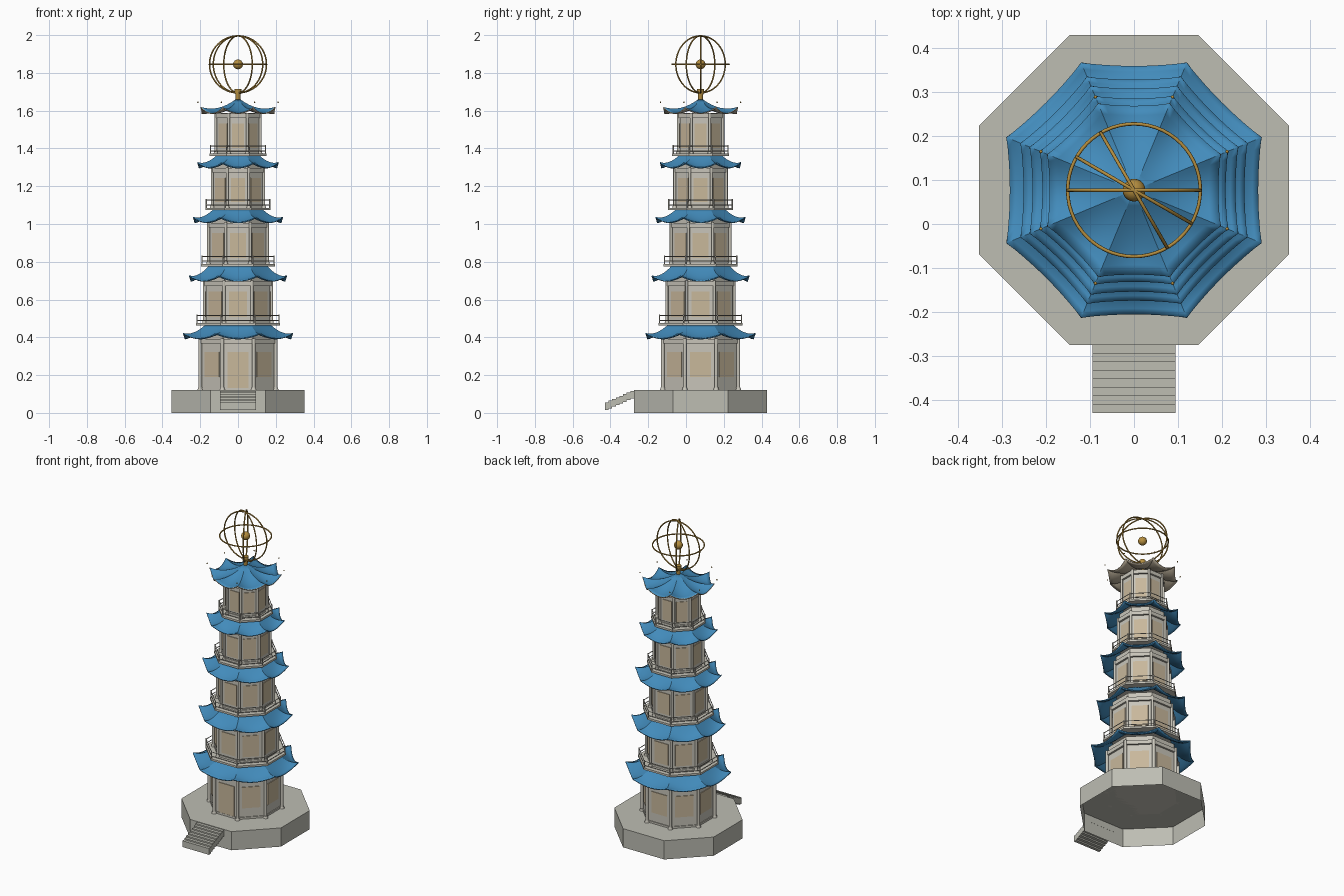
import bpy, bmesh, math
from mathutils import Vector, Matrix

if "Cube" in bpy.data.objects:
    bpy.data.objects.remove(bpy.data.objects["Cube"], do_unlink=True)

CY = 0.077                      # tower axis
CORNER = 1 / math.cos(math.pi / 8)
TAN = math.tan(math.pi / 8)


def material(name, rgb, metallic=0.0):
    m = bpy.data.materials.new(name)
    m.use_nodes = True
    m.diffuse_color = (*rgb, 1)
    m.node_tree.nodes["Principled BSDF"].inputs["Base Color"].default_value = (*rgb, 1)
    return m


STONE = material("grey stone", (0.51, 0.51, 0.45))
WALL = material("pale plaster", (0.58, 0.56, 0.49))
PANEL = material("beige panel", (0.58, 0.48, 0.33))
BLUE = material("blue tile", (0.055, 0.26, 0.50))
TAN_WOOD = material("tan eave", (0.50, 0.43, 0.32))
GOLD = material("gold", (0.46, 0.27, 0.05))


def finish(bm, name, *mats, smooth=None):
    mesh = bpy.data.meshes.new(name)
    bm.to_mesh(mesh)
    bm.free()
    for m in mats:
        mesh.materials.append(m)
    ob = bpy.data.objects.new(name, mesh)
    bpy.context.collection.objects.link(ob)
    if smooth:
        bpy.ops.object.select_all(action='DESELECT')
        ob.select_set(True)
        bpy.context.view_layer.objects.active = ob
        bpy.ops.object.shade_smooth_by_angle(angle=math.radians(smooth))
    return ob


def corner(apothem, i, z):
    a = math.pi / 8 + i * math.pi / 4
    r = apothem * CORNER
    return Vector((r * math.cos(a), CY + r * math.sin(a), z))


def octagon(bm, apothem, z0, z1, bottom=True):
    low = [bm.verts.new(corner(apothem, i, z0)) for i in range(8)]
    top = [bm.verts.new(corner(apothem, i, z1)) for i in range(8)]
    for i in range(8):
        j = (i + 1) % 8
        bm.faces.new((low[i], low[j], top[j], top[i]))
    bm.faces.new(top)
    if bottom:
        bm.faces.new(low[::-1])


def cylinder(bm, p, q, r0, r1=None, segments=10):
    d = q - p
    mat = Matrix.Translation((p + q) / 2) @ d.to_track_quat('Z', 'Y').to_matrix().to_4x4()
    bmesh.ops.create_cone(bm, cap_ends=True, segments=segments, radius1=r0,
                          radius2=r1 or r0, depth=d.length, matrix=mat)


def box(bm, centre, size, turn=0.0):
    mat = Matrix.Rotation(turn, 4, 'Z') @ Matrix.Diagonal((*size, 1))
    bmesh.ops.create_cube(bm, size=1, matrix=Matrix.Translation(centre) @ mat)


def side_box(bm, apothem, side, z0, z1, width, depth):
    a = side * math.pi / 4
    c = (apothem * math.cos(a), CY + apothem * math.sin(a), (z0 + z1) / 2)
    box(bm, c, (depth, width, z1 - z0), a)


def roof(name, inner, outer, top, low, lift, power, mats):
    # curved eight-sided sheet: eaves sag mid-side and rise at the corners
    bm = bmesh.new()
    across, steps = 10, 8
    rows = []
    for k in range(steps + 1):
        t = k / steps
        row = []
        for side in range(8):
            for n in range(across):
                s = 2 * n / across - 1
                r = inner + (outer - inner) * t
                r *= 1 - 0.025 * t * (1 - s * s)
                a = side * math.pi / 4
                u = r * TAN * s
                z = low + (top - low) * (1 - t) ** power + lift * t * t * s * s
                row.append(bm.verts.new((r * math.cos(a) - u * math.sin(a),
                                         CY + r * math.sin(a) + u * math.cos(a), z)))
        rows.append(row)
    count = len(rows[0])
    for a, b in zip(rows, rows[1:]):
        for i in range(count):
            j = (i + 1) % count
            bm.faces.new((a[i], b[i], b[j], a[j]))
    ob = finish(bm, name, *mats, smooth=14)
    mod = ob.modifiers.new("thickness", 'SOLIDIFY')
    mod.thickness = 0.006
    mod.offset = -1
    if len(mats) > 1:
        mod.material_offset = 1
        mod.material_offset_rim = 1


# Plinth, open underneath
bm = bmesh.new()
octagon(bm, 0.353, 0, 0.12, bottom=False)
finish(bm, "plinth", STONE)

# Front stairs
bm = bmesh.new()
for i in range(8):
    box(bm, (0, -0.285 - i * 0.0193, 0.096 - i * 0.0086), (0.188, 0.0193, 0.04))
finish(bm, "front_stairs", STONE)

# Storeys: floor, eave low point, roof top, column apothem, eave apothem
storeys = [
    (0.12, 0.395, 0.465, 0.200, 0.290),
    (0.475, 0.700, 0.780, 0.178, 0.258),
    (0.788, 1.010, 1.078, 0.156, 0.237),
    (1.086, 1.300, 1.365, 0.137, 0.214),
    (1.372, 1.588, 1.660, 0.118, 0.197),
]
for n, (floor, low, top, a, eave) in enumerate(storeys, 1):
    tag = f"storey_{n}_"
    h = low - floor
    wall = a - 0.008

    # Wall core with lintel band and a frame around every bay
    bm = bmesh.new()
    octagon(bm, wall, floor, low + 0.03 * (n < 5))
    for side in range(8):
        side_box(bm, wall + 0.004, side, low - 0.028, low - 0.004, 2 * a * TAN, 0.016)
        side_box(bm, wall, side, floor, floor + 0.012, 2 * a * TAN, 0.010)
    finish(bm, tag + "wall", WALL)

    # Beige panels, the ground floor front one being a door
    bm = bmesh.new()
    for side in range(8):
        door = n == 1 and side == 6
        z0 = floor + (0.012 if door else h * (0.25 if n == 1 else 0.14))
        side_box(bm, wall + 0.001, side, z0, floor + 0.74 * h, 1.32 * a * TAN, 0.006)
    finish(bm, tag + "panels", PANEL)

    # Corner columns on round feet
    bm = bmesh.new()
    r = 0.0095 if n == 1 else 0.0075
    for i in range(8):
        cylinder(bm, corner(a, i, floor), corner(a, i, low), r)
        cylinder(bm, corner(a, i, floor), corner(a, i, floor + 0.014), r * 1.6, r * 1.2)
    finish(bm, tag + "columns", WALL, smooth=40)

    # Balcony deck and railing above the roof below
    if n > 1:
        deck = a + 0.044 - 0.004 * (n - 2)
        bm = bmesh.new()
        octagon(bm, deck, floor - 0.012, floor)
        finish(bm, tag + "deck", WALL)
        bm = bmesh.new()
        for i in range(8):
            p, q = corner(deck - 0.005, i, floor), corner(deck - 0.005, i + 1, floor)
            cylinder(bm, p, p + Vector((0, 0, 0.046)), 0.0035, segments=6)
            for height in (0.015, 0.041):
                up = Vector((0, 0, height))
                cylinder(bm, p + up, q + up, 0.0025, segments=6)
        finish(bm, tag + "railing", WALL)

    # Roof skirt, or the full roof on the top storey
    if n < 5:
        roof(tag + "roof", a - 0.026, eave, top, low, 0.028, 1.5, [BLUE])
    else:
        roof("top_roof", 0.012, eave, top, low, 0.032, 1.9, [BLUE, TAN_WOOD])

# Small gold beads off the top roof corners
bm = bmesh.new()
for i in range(8):
    bmesh.ops.create_uvsphere(bm, u_segments=8, v_segments=6, radius=0.004,
                              matrix=Matrix.Translation(corner(0.212, i, 1.645)))
finish(bm, "corner_beads", GOLD, smooth=60)

# Finial neck and core ball
bm = bmesh.new()
axis = Vector((0, CY, 0))
up = Vector((0, 0, 1))
cylinder(bm, axis + up * 1.645, axis + up * 1.695, 0.011, 0.015, 16)
cylinder(bm, axis + up * 1.69, axis + up * 1.715, 0.018, 0.018, 16)
finish(bm, "finial_neck", GOLD, smooth=40)
bm = bmesh.new()
bmesh.ops.create_uvsphere(bm, u_segments=20, v_segments=12, radius=0.026,
                          matrix=Matrix.Translation((0, CY, 1.845)))
finish(bm, "finial_ball", GOLD, smooth=60)

# Globe of rings: one level, three upright
for name, tilt, turn in (("level", 0, 0), ("first", 90, 0),
                         ("second", 90, -30), ("third", 90, -60)):
    bpy.ops.mesh.primitive_torus_add(
        location=(0, CY, 1.845), rotation=(math.radians(tilt), 0, math.radians(turn)),
        major_radius=0.151, minor_radius=0.004, major_segments=56, minor_segments=8)
    ob = bpy.context.object
    ob.name = name + "_ring"
    ob.data.materials.append(GOLD)
    bpy.ops.object.shade_smooth_by_angle(angle=math.radians(60))
